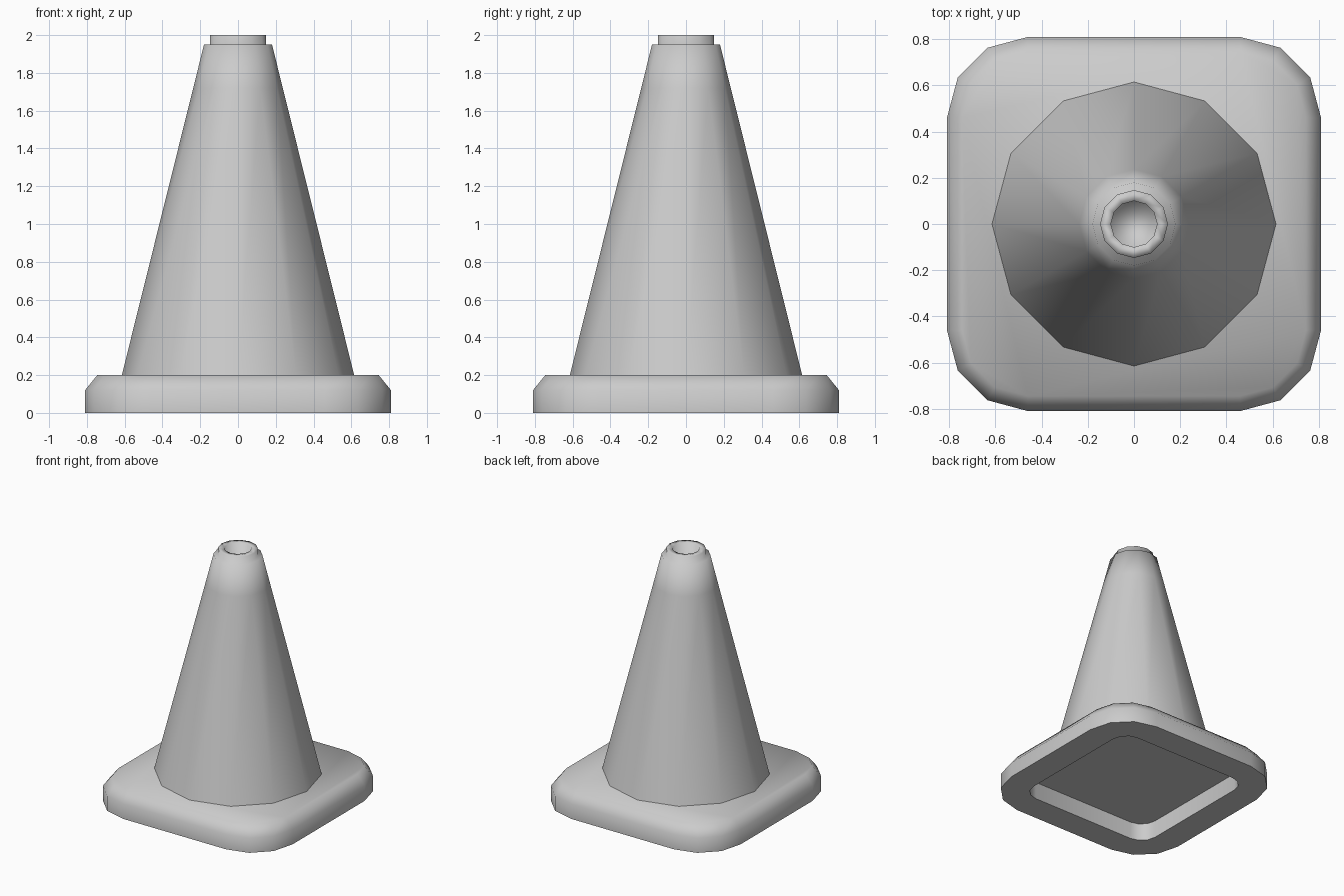
import bpy, bmesh
from math import cos, sin, pi, radians

if "Cube" in bpy.data.objects:
    bpy.data.objects.remove(bpy.data.objects["Cube"])


def circle(r, z):
    return [(r * cos(i * pi / 6), r * sin(i * pi / 6), z) for i in range(12)]


def rounded_square(half, z, centre=0.46):
    # four corner arcs of three segments each
    r = half - centre
    pts = []
    for q, (sx, sy) in enumerate([(1, 1), (-1, 1), (-1, -1), (1, -1)]):
        for k in range(4):
            a = q * pi / 2 + k * pi / 6
            pts.append((sx * centre + r * cos(a), sy * centre + r * sin(a), z))
    return pts


def loft(name, rings, cap_start, cap_end, angle):
    bm = bmesh.new()
    loops = [[bm.verts.new(p) for p in ring] for ring in rings]
    n = len(loops[0])
    for a, b in zip(loops, loops[1:]):
        for i in range(n):
            j = (i + 1) % n
            bm.faces.new((a[i], a[j], b[j], b[i]))
    if cap_start:
        bm.faces.new(loops[0][::-1])
    if cap_end:
        bm.faces.new(loops[-1])
    mesh = bpy.data.meshes.new(name)
    bm.to_mesh(mesh)
    bm.free()
    obj = bpy.data.objects.new(name, mesh)
    bpy.context.collection.objects.link(obj)
    bpy.ops.object.select_all(action='DESELECT')
    obj.select_set(True)
    bpy.context.view_layer.objects.active = obj
    bpy.ops.object.shade_smooth_by_angle(angle=radians(angle))
    return obj


# Rounded square foot: recess roof, recess wall, underside, side, chamfer, top
loft("base", [rounded_square(h, z) for h, z in
              [(0.59, 0.14), (0.59, 0), (0.81, 0), (0.81, 0.12), (0.745, 0.2)]],
     True, True, 60)

# Twelve-sided cone with stepped rim and blind hole in the tip
loft("cone_body", [circle(r, z) for r, z in
                   [(0.615, 0.2), (0.237, 1.72), (0.18, 1.95), (0.147, 1.95),
                    (0.147, 2.0), (0.1, 2.0), (0.1, 1.8)]],
     False, True, 120)
